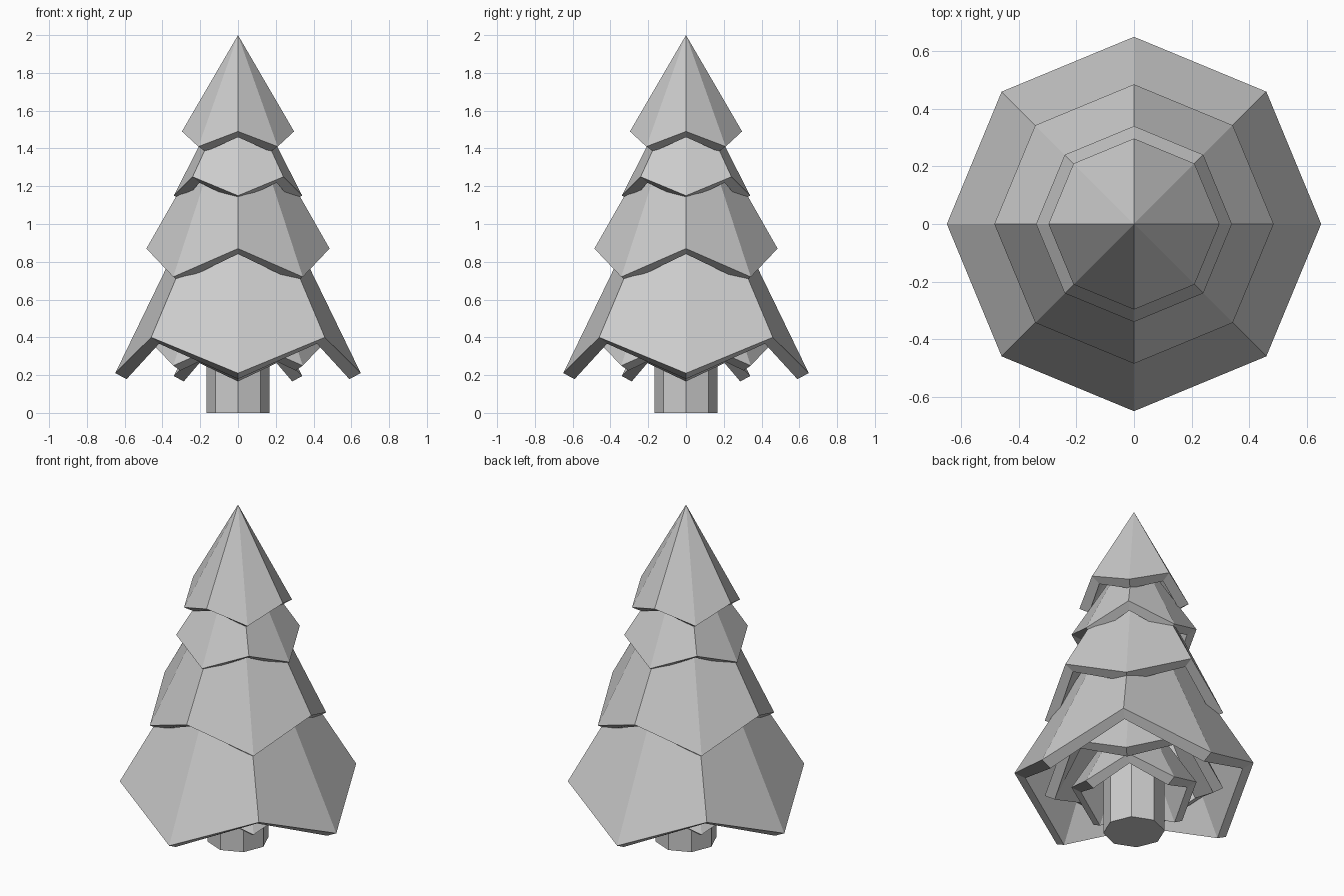
import bpy, bmesh
from math import sin, cos, pi

if "Cube" in bpy.data.objects:
    bpy.data.objects.remove(bpy.data.objects["Cube"])

SIDES = 8


def ring(bm, radius, z_card, z_diag):
    """Octagon whose corners alternate in height (on-axis / diagonal)."""
    return [bm.verts.new((radius * cos(i * pi / 4), radius * sin(i * pi / 4),
                          z_diag if i % 2 else z_card)) for i in range(SIDES)]


def add_tier(name, radius, z_card, z_diag, top_radius, top_z, thick):
    """Hollow eight-sided branch skirt with a zigzag rim."""
    bm = bmesh.new()
    low = ring(bm, radius, z_card, z_diag)
    if top_radius:
        high = ring(bm, top_radius, top_z, top_z)
        for i in range(SIDES):
            j = (i + 1) % SIDES
            bm.faces.new((low[i], low[j], high[j], high[i]))
        bm.faces.new(high)
    else:
        tip = bm.verts.new((0, 0, top_z))
        for i in range(SIDES):
            bm.faces.new((low[i], low[(i + 1) % SIDES], tip))
    mesh = bpy.data.meshes.new(name)
    bm.to_mesh(mesh)
    bm.free()
    obj = bpy.data.objects.new(name, mesh)
    bpy.context.collection.objects.link(obj)
    mod = obj.modifiers.new("thickness", 'SOLIDIFY')
    mod.thickness = thick
    mod.offset = -1
    return obj


# Visible branch tiers, bottom to top
add_tier("bottom_branches", 0.65, 0.21, 0.40, 0.15, 1.24, 0.068)
lower = add_tier("lower_middle_branches", 0.485, 0.87, 0.72, 0.12, 1.51, 0.06)
upper = add_tier("upper_middle_branches", 0.34, 1.15, 1.25, 0.10, 1.62, 0.06)
add_tier("top_branches", 0.297, 1.49, 1.41, 0, 2.0, 0.06)

# Inner skirts nested under the bottom tier
for src, name, drop in ((lower, "inner_branches_outer", 0.47),
                        (upper, "inner_branches_core", 0.955)):
    skirt = src.copy()
    skirt.name = name
    skirt.location.z = -drop
    bpy.context.collection.objects.link(skirt)

# Trunk
bm = bmesh.new()
base = ring(bm, 0.167, 0, 0)
top = ring(bm, 0.167, 0.5, 0.5)
for i in range(SIDES):
    j = (i + 1) % SIDES
    bm.faces.new((base[i], base[j], top[j], top[i]))
bm.faces.new(base[::-1])
bm.faces.new(top)
mesh = bpy.data.meshes.new("trunk")
bm.to_mesh(mesh)
bm.free()
bpy.context.collection.objects.link(bpy.data.objects.new("trunk", mesh))
